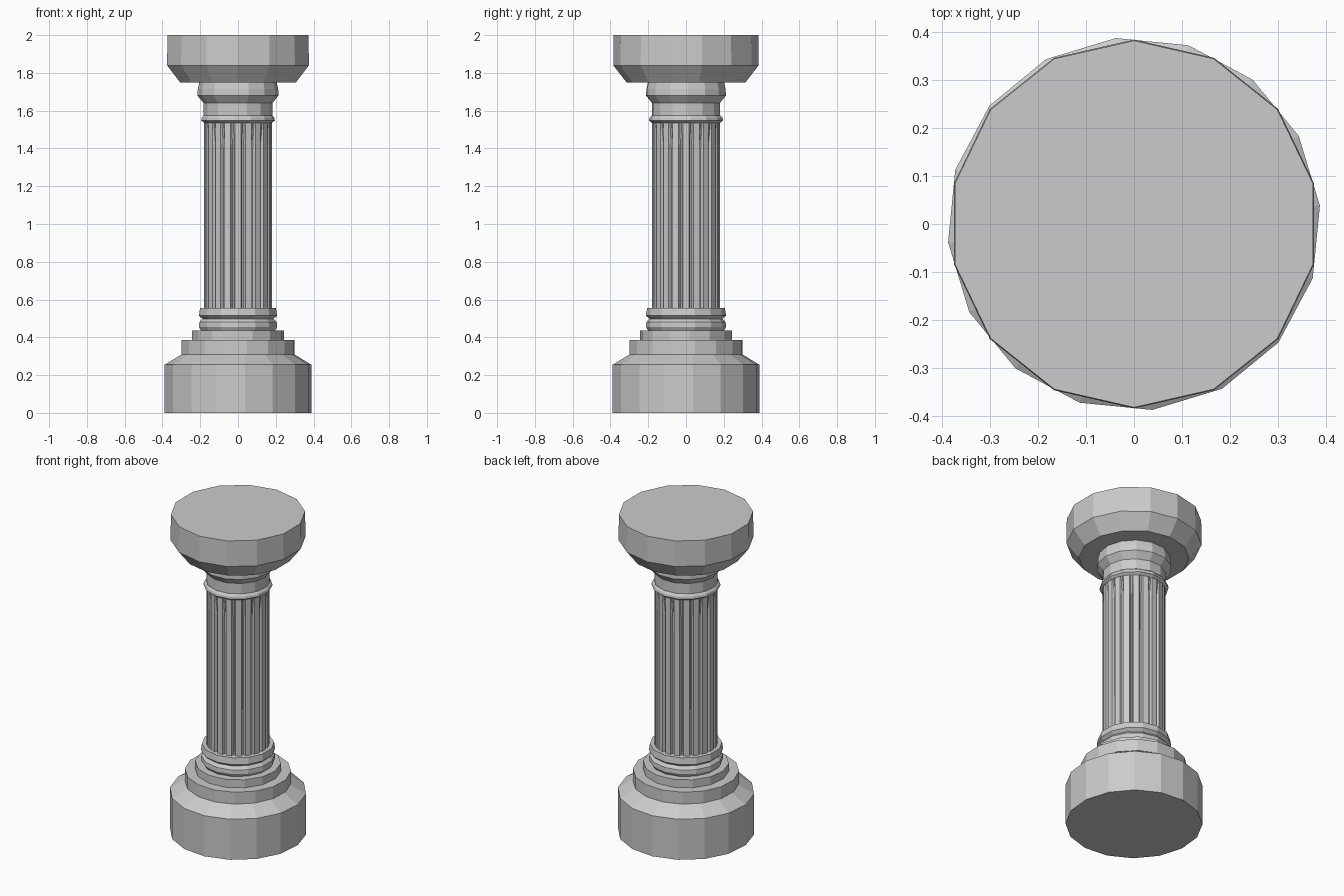
import bpy, bmesh
from math import sin, cos, tau

if "Cube" in bpy.data.objects:
    bpy.data.objects.remove(bpy.data.objects["Cube"])


def stack(name, rings):
    """Skin a list of rings (each a list of points) into a closed flat-faced solid."""
    bm = bmesh.new()
    loops = [[bm.verts.new(p) for p in ring] for ring in rings]
    n = len(loops[0])
    for a, b in zip(loops, loops[1:]):
        for i in range(n):
            j = (i + 1) % n
            bm.faces.new((a[i], a[j], b[j], b[i]))
    bm.faces.new(loops[0][::-1])
    bm.faces.new(loops[-1])
    bmesh.ops.recalc_face_normals(bm, faces=bm.faces)
    mesh = bpy.data.meshes.new(name)
    bm.to_mesh(mesh)
    bm.free()
    ob = bpy.data.objects.new(name, mesh)
    bpy.context.collection.objects.link(ob)
    return ob


def lathe(name, profile, sides, turn=0.0):
    """Turn a (radius, height) profile with a low number of sides."""
    return stack(name, [[(r * cos(tau * (i + turn) / sides),
                          r * sin(tau * (i + turn) / sides), z)
                         for i in range(sides)] for r, z in profile])


def fluted_ring(z, outer, inner, flutes):
    """Cross-section with flat ridges and narrow grooves."""
    pts = []
    for k in range(flutes):
        for t, r in ((-0.30, outer), (0.30, outer), (0.42, inner), (0.58, inner)):
            a = tau * (k + t) / flutes
            pts.append((r * cos(a), r * sin(a), z))
    return pts


# Heavy drum at the bottom with its sloped shoulder
lathe("plinth", [(0.39, 0), (0.39, 0.255), (0.30, 0.31)], 16, 0.25)

# Two steps above the plinth
lathe("lower_step", [(0.303, 0.31), (0.303, 0.385)], 16, 0.4)
lathe("upper_step", [(0.245, 0.385), (0.245, 0.435)], 14, 0.2)

# Double rounded moulding under the shaft
lathe("base_moulding", [(0.20, 0.435), (0.212, 0.455), (0.21, 0.48), (0.193, 0.498),
                        (0.212, 0.515), (0.206, 0.555)], 14, 0.5)

# Fluted shaft, grooves fading out at the top
stack("fluted_shaft", [fluted_ring(0.555, 0.18, 0.162, 20),
                       fluted_ring(1.42, 0.18, 0.164, 20),
                       fluted_ring(1.535, 0.18, 0.178, 20)])

# Thin collar, neck and flared cushion
lathe("collar", [(0.18, 1.535), (0.197, 1.548), (0.194, 1.562), (0.182, 1.575)], 14, 0.3)
lathe("neck", [(0.182, 1.575), (0.182, 1.64), (0.215, 1.68), (0.213, 1.715),
               (0.205, 1.75)], 14, 0.1)

# Wide capital drum with bevelled underside
lathe("capital", [(0.315, 1.75), (0.385, 1.84), (0.383, 2.0)], 14, 0.5)
